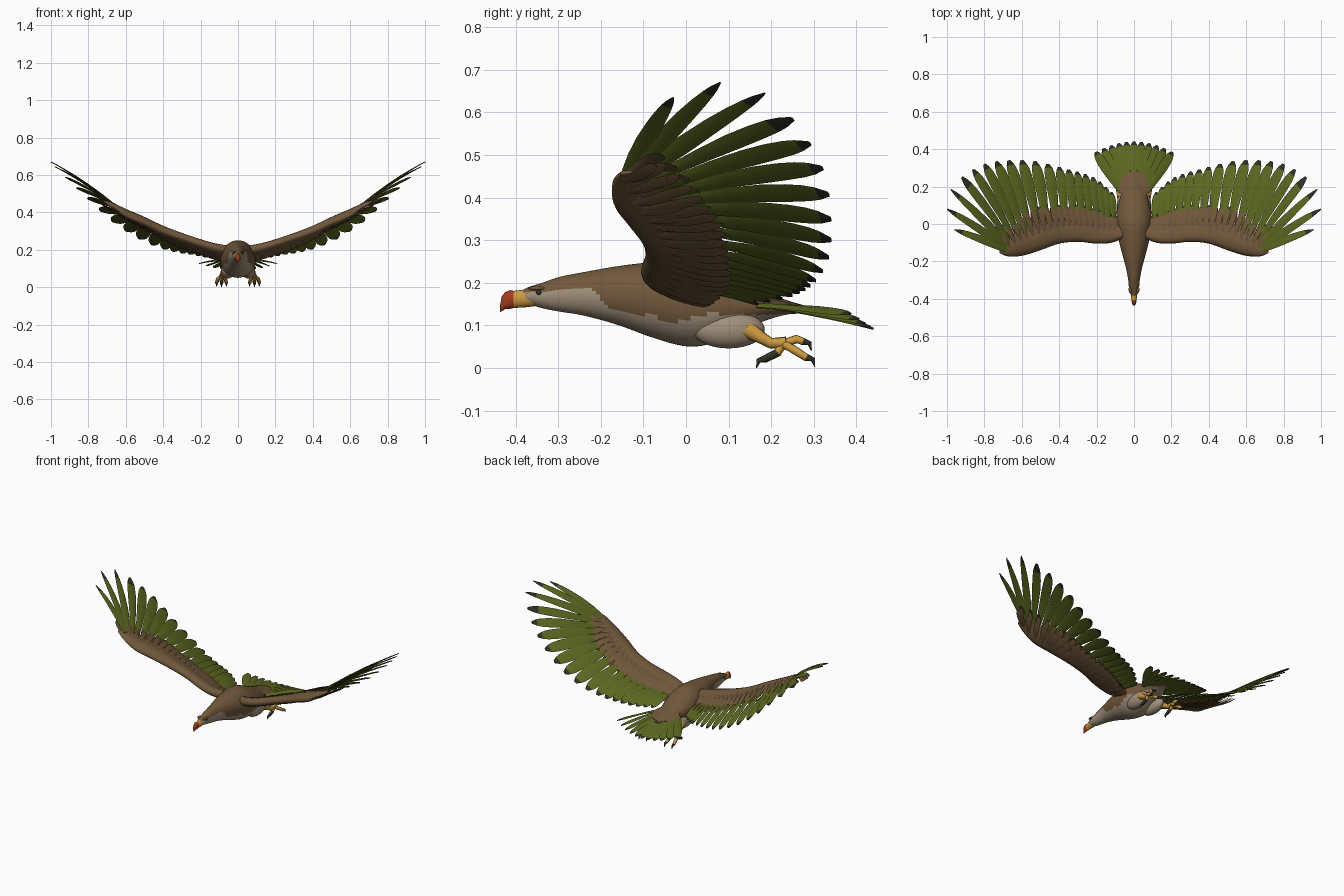
import bpy, bmesh, math
from mathutils import Vector

cube = bpy.data.objects.get("Cube")
if cube:
    bpy.data.objects.remove(cube)


def material(name, rgb):
    m = bpy.data.materials.new(name)
    m.use_nodes = True
    m.diffuse_color = (*rgb, 1)
    m.node_tree.nodes["Principled BSDF"].inputs["Base Color"].default_value = (*rgb, 1)
    return m


BROWN = material("brown plumage", (.165, .096, .044))
CREAM = material("pale belly", (.36, .28, .2))
GREEN = material("olive green feather", (.112, .142, .015))
DARK = material("dark tip", (.03, .03, .018))
YELLOW = material("yellow skin", (.6, .32, .05))
RED = material("red beak", (.34, .045, .012))


def finish(name, bm, mats, mirror=False):
    bmesh.ops.recalc_face_normals(bm, faces=bm.faces)
    me = bpy.data.meshes.new(name)
    bm.to_mesh(me)
    bm.free()
    ob = bpy.data.objects.new(name, me)
    bpy.context.collection.objects.link(ob)
    for m in mats:
        me.materials.append(m)
    if mirror:
        ob.modifiers.new("mirror", 'MIRROR').use_mirror_merge = False
    bpy.ops.object.select_all(action='DESELECT')
    ob.select_set(True)
    bpy.context.view_layer.objects.active = ob
    bpy.ops.object.shade_smooth_by_angle(angle=math.radians(50))
    return ob


def sample(table, key):
    """Smoothly interpolate table rows, whose first column is the key."""
    last = len(table) - 1
    key = min(max(key, table[0][0]), table[-1][0])
    i = max(j for j in range(last) if table[j][0] <= key)
    a, b = table[i], table[i + 1]
    p, q = table[max(i - 1, 0)], table[min(i + 2, last)]
    h = b[0] - a[0]
    t = (key - a[0]) / h
    out = []
    for c in range(1, len(a)):
        m0 = (b[c] - p[c]) / (b[0] - p[0]) * h
        m1 = (q[c] - a[c]) / (q[0] - a[0]) * h
        out.append((2*t**3 - 3*t*t + 1) * a[c] + (t**3 - 2*t*t + t) * m0
                   + (3*t*t - 2*t**3) * b[c] + (t**3 - t*t) * m1)
    return out


def loft(bm, rings, rule=lambda c, i: 0):
    """Skin a list of point rings; rule(centre, ring number) picks the material."""
    vs = [[bm.verts.new(p) for p in r] for r in rings]
    n = len(vs[0])
    for i in range(len(vs) - 1):
        for j in range(n):
            k = (j + 1) % n
            f = bm.faces.new((vs[i][j], vs[i][k], vs[i + 1][k], vs[i + 1][j]))
            f.material_index = rule(f.calc_center_median(), i)
    for ends, i in ((vs[0], 0), (vs[-1], len(vs) - 2)):
        f = bm.faces.new(ends)
        f.material_index = rule(f.calc_center_median(), i)


def oval(y, z, hw, hh, n=16):
    return [(hw * math.cos(a), y, z + hh * math.sin(a))
            for a in (2 * math.pi * j / n for j in range(n))]


def tube(bm, points, radii, rule=lambda c, i: 0, n=8):
    pts = [Vector(p) for p in points]
    rings = []
    for i, p in enumerate(pts):
        d = (pts[min(i + 1, len(pts) - 1)] - pts[max(i - 1, 0)]).normalized()
        u = d.cross(Vector((1, .13, .21))).normalized()
        v = d.cross(u)
        rings.append([p + radii[i] * (u * math.cos(a) + v * math.sin(a))
                      for a in (2 * math.pi * j / n for j in range(n))])
    loft(bm, rings, rule)


STEPS = (0, .2, .4, .6, .75, .86, .93, 1)
ROUND = (.45, .65, .85, 1, 1, .9, .7, .28)
POINTED = (.6, .9, 1, .92, .78, .6, .42, .1)


def feather(bm, root, tip, width, normal, shape=ROUND, dark=9, bow=.012, ridge=.24):
    """Leaf with a raised shaft on both faces and an optional dark tip."""
    root, tip = Vector(root), Vector(tip)
    d = (tip - root).normalized()
    n = Vector(normal)
    n = (n - d * n.dot(d)).normalized()
    side = d.cross(n)
    rings = []
    for t, w in zip(STEPS, shape):
        p = root.lerp(tip, t) + n * bow * 4 * t * (1 - t)
        s, h = side * width * w, n * width * ridge * (1.1 - .7 * t)
        rings.append([p - s, p + h, p + s, p - h])
    loft(bm, rings, lambda c, i: 1 if i >= dark else 0)


# Body: y, centre height, half width, half height
BODY = [(-.385, .168, .012, .014), (-.37, .17, .021, .02), (-.34, .17, .027, .029),
        (-.3, .173, .031, .04), (-.24, .174, .042, .051), (-.16, .17, .063, .069),
        (-.08, .16, .083, .088), (0, .15, .094, .099), (.06, .143, .093, .086),
        (.12, .142, .08, .06), (.18, .143, .062, .034), (.24, .142, .04, .016),
        (.29, .133, .015, .006)]
# Height of the edge between back and belly colours along y
FLANK = [(-.39, .176), (-.33, .18), (-.22, .184), (-.18, .142), (-.08, .122),
         (-.02, .108), (.03, .125), (.16, .125), (.3, .13)]
bm = bmesh.new()
ys = [-.385 + .675 * i / 70 for i in range(71)]
loft(bm, [oval(y, *sample(BODY, y), n=48) for y in ys],
     lambda c, i: 1 if c.z < sample(FLANK, c.y)[0] else 0)
finish("body", bm, (BROWN, CREAM))

# Hooked beak with a yellow base
BEAK = [(-.355, .166, .021, .021), (-.38, .163, .017, .021), (-.405, .161, .014, .02),
        (-.412, .161, .014, .022), (-.425, .158, .011, .02), (-.433, .15, .007, .017),
        (-.436, .14, .003, .009)]
bm = bmesh.new()
loft(bm, [oval(*r) for r in BEAK], lambda c, i: 1 if i > 1 else 0)
finish("beak", bm, (YELLOW, RED))

# Eyes, brows and thighs
for name, mat, pos, size in (("eyes", DARK, (.024, -.345, .177), (.005, .007, .006)),
                             ("brows", BROWN, (.02, -.35, .187), (.009, .02, .005)),
                             ("thighs", CREAM, (.055, .1, .09), (.036, .085, .044))):
    bm = bmesh.new()
    bmesh.ops.create_uvsphere(bm, u_segments=24, v_segments=16, radius=1)
    bmesh.ops.scale(bm, vec=size, verts=bm.verts)
    bmesh.ops.translate(bm, vec=pos, verts=bm.verts)
    finish(name, bm, (mat,), True)

# Legs, toes and claws
bm = bmesh.new()
tube(bm, [(.07, .145, .09), (.08, .175, .072), (.085, .2, .058), (.087, .235, .06)],
     (.022, .015, .013, .014))
for mid, end in (((.088, .26, .068), (.09, .275, .062)),
                 ((.068, .25, .045), (.062, .283, .024)),
                 ((.108, .25, .045), (.114, .283, .024)),
                 ((.088, .215, .036), (.088, .185, .021))):
    mid, end = Vector(mid), Vector(end)
    out = .015 if end.y > .2 else -.015
    first_dark = 2 if out > 0 else 1
    tube(bm, [(.087, .228, .057), mid, end, end + Vector((0, out, -.004)),
              end + Vector((0, out * 1.3, -.021))], (.01, .01, .009, .006, .001),
         lambda c, i: 1 if i >= first_dark else 0)
finish("legs", bm, (YELLOW, DARK), True)

# Wing arm: x, leading y, trailing y, leading height, trailing height, thickness
ARM = [(.04, -.07, .02, .195, .165, .06), (.12, -.1, .03, .21, .17, .06),
       (.2, -.105, .05, .232, .195, .06), (.3, -.095, .06, .265, .23, .06),
       (.4, -.105, .05, .3, .278, .062), (.5, -.14, .03, .345, .335, .06),
       (.6, -.17, -.02, .387, .388, .055), (.68, -.172, -.08, .437, .44, .03),
       (.72, -.155, -.12, .457, .46, .01)]


def arm_point(x, c, side):
    lead, trail, z0, z1, thick = sample(ARM, x)
    bulge = thick * 1.5 * math.sqrt(max(c, 0)) * max(1 - c, 0)
    return Vector((x, lead + c * (trail - lead), z0 + c * (z1 - z0) + side * bulge))


bm = bmesh.new()
rings = []
for i in range(35):
    x = .04 + .02 * i
    angles = [2 * math.pi * j / 20 for j in range(20)]
    rings.append([arm_point(x, (1 - math.cos(a)) / 2, 1 if a < math.pi else -.6)
                  for a in angles])
loft(bm, rings)
finish("wing_arms", bm, (BROWN,), True)

# Flight feathers: number from the wing tip, root, tip, half width
FLIGHT = [(1, .68, -.14, .455, .96, -.03, .635, .022), (2, .68, -.13, .45, 1, .08, .67, .024),
          (3, .67, -.12, .44, .98, .185, .645, .026), (4, .66, -.1, .43, .92, .25, .585, .028),
          (6, .62, -.06, .405, .8, .32, .47, .033), (8, .56, -.03, .37, .67, .34, .35, .036),
          (10, .47, 0, .325, .53, .335, .26, .035), (12, .37, .01, .275, .4, .305, .205, .03),
          (16, .2, 0, .21, .22, .25, .17, .025), (19, .11, -.01, .185, .12, .17, .15, .019)]
bm = bmesh.new()
for k in range(1, 20):
    r = sample(FLIGHT, k)
    slope = max(.45, 1 - .05 * k)
    feather(bm, r[:3], r[3:6], r[6], (-slope, .05, .85), POINTED if k < 4 else ROUND,
            5 if k < 5 else 6)
finish("flight_feathers", bm, (GREEN, DARK), True)

# Wing coverts: one overlapping row above and two below the arm
bm = bmesh.new()
for side, start, stop, count in ((1, .4, 1.2, 20), (-.6, .4, 1.25, 20),
                                 (-.6, .3, .95, 17)):
    for i in range(count):
        u = i / (count - 1)
        x = .1 + .59 * u
        tip = arm_point(x, stop, 0) + Vector((.015 + .08 * u**3, .02 * u, .04 * u**4))
        tip.z += .012 * side
        feather(bm, arm_point(x, start, side * .75), tip, .023 - .006 * u,
                (-.35 - .3 * u, .2, .85), bow=.01 * side, ridge=.18)
finish("wing_coverts", bm, (BROWN,), True)

# Tail fan and its coverts
bm = bmesh.new()
for k in range(-5, 6):
    u = k / 5
    feather(bm, (.07 * u, .17, .15 - .004 * abs(u)),
            (.205 * u, .44 - .055 * u * u, .092 + .035 * u * u), .026,
            (.25 * u + .08, 0, 1), dark=6, bow=.004)
finish("tail_feathers", bm, (GREEN, DARK))
bm = bmesh.new()
for k in range(-3, 4):
    u = k / 3
    feather(bm, (.04 * u, .13, .165), (.07 * u, .285 - .05 * u * u, .142), .024,
            (.2 * u, 0, 1), bow=.006)
finish("tail_coverts", bm, (BROWN,))
